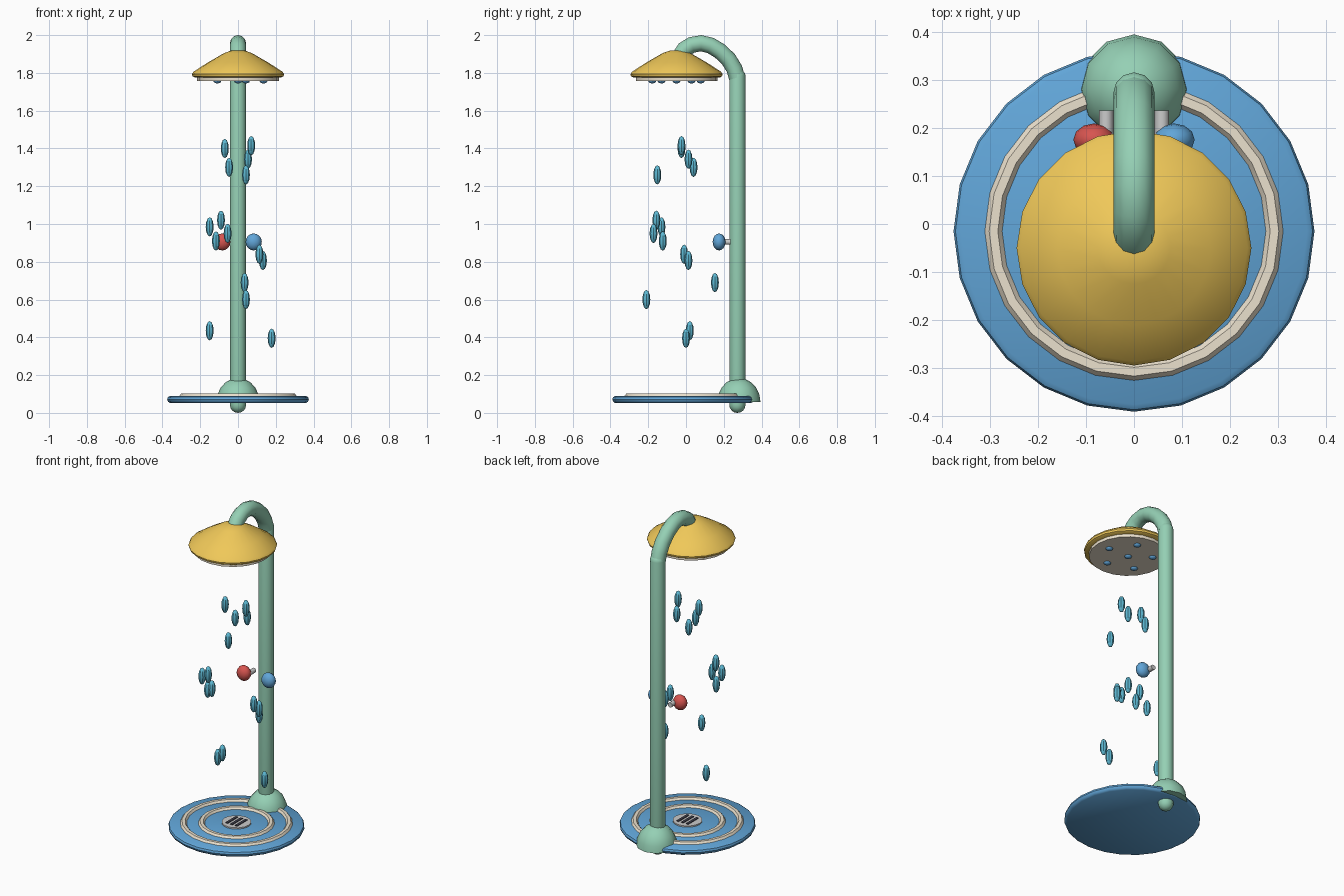
import bpy, bmesh, math
from mathutils import Vector, Matrix

if "Cube" in bpy.data.objects:
    bpy.data.objects.remove(bpy.data.objects["Cube"])


def material(name, rgb):
    m = bpy.data.materials.new(name)
    m.diffuse_color = (*rgb, 1)
    m.use_nodes = True
    m.node_tree.nodes["Principled BSDF"].inputs["Base Color"].default_value = m.diffuse_color
    return m


MINT = material("mint", (0.30, 0.63, 0.46))
YELLOW = material("yellow", (0.87, 0.58, 0.10))
BLUE = material("blue", (0.12, 0.38, 0.69))
CREAM = material("cream", (0.83, 0.75, 0.61))
RED = material("red", (0.68, 0.09, 0.08))
WATER = material("water", (0.11, 0.48, 0.65))
DARK = material("dark", (0.05, 0.05, 0.07))


def add(name, bm, loc, mat=None):
    bmesh.ops.recalc_face_normals(bm, faces=bm.faces)
    me = bpy.data.meshes.new(name)
    bm.to_mesh(me)
    bm.free()
    ob = bpy.data.objects.new(name, me)
    ob.location = loc
    bpy.context.collection.objects.link(ob)
    if mat:
        me.materials.append(mat)
    return ob


def lathe(name, profile, sides, loc, mat=None, closed=False):
    bm = bmesh.new()
    vs = [bm.verts.new((r, 0, z)) for r, z in profile]
    edges = [bm.edges.new(p) for p in zip(vs, vs[1:])]
    if closed:
        edges.append(bm.edges.new((vs[-1], vs[0])))
    bmesh.ops.spin(bm, geom=vs + edges, axis=(0, 0, 1), cent=(0, 0, 0),
                   angle=2 * math.pi, steps=sides)
    bmesh.ops.remove_doubles(bm, verts=bm.verts, dist=1e-5)
    return add(name, bm, loc, mat)


def ball(name, size, loc, mat, u=12, v=8):
    bm = bmesh.new()
    bmesh.ops.create_uvsphere(bm, u_segments=u, v_segments=v, radius=1,
                              matrix=Matrix.Diagonal((*size, 1)))
    return add(name, bm, loc, mat)


def arc(r, h, z, a0, a1, n):
    return [(r * math.cos(t), z + h * math.sin(t))
            for t in (math.radians(a0 + (a1 - a0) * i / n) for i in range(n + 1))]


# Round tray with raised rings
TY = -0.015
lathe("tray", [(0, 0.052), (0.36, 0.052), (0.371, 0.06), (0.375, 0.071),
               (0.371, 0.083), (0.36, 0.09), (0, 0.09)], 24, (0, TY, 0), BLUE)
for name, r in (("outer_ring", 0.292), ("inner_ring", 0.192)):
    prof = [(r + x, z) for x, z in arc(0.018, 0.014, 0.09, 0, 300, 5)]
    lathe(name, prof, 24, (0, TY, 0), CREAM, closed=True)

# Drain with slots
lathe("drain", [(0, 0.085), (0.082, 0.085), (0.082, 0.098), (0, 0.098)], 16, (0, TY, 0))
for i in (-1, 0, 1):
    bm = bmesh.new()
    bmesh.ops.create_cube(bm, size=1, matrix=Matrix.Diagonal((0.016, 0.1, 0.008, 1)))
    add("drain_slot", bm, (i * 0.032, TY, 0.098), DARK)

# Pole with rounded ends and a domed foot
lathe("pole", arc(0.043, 0.043, 0.043, -90, 0, 4) + arc(0.043, 0.035, 1.785, 0, 90, 4),
      12, (0, 0.272, 0), MINT)
lathe("foot", [(0, 0.055)] + arc(0.114, 0.127, 0.058, 0, 90, 5), 12, (0, 0.28, 0), MINT)

# Bent neck
path = [(0.27, 1.775), (0.256, 1.822), (0.225, 1.872), (0.18, 1.915), (0.13, 1.945),
        (0.08, 1.957), (0.03, 1.948), (-0.008, 1.925), (-0.033, 1.885)]
cu = bpy.data.curves.new("neck", 'CURVE')
cu.dimensions = '3D'
cu.bevel_depth = 0.043
cu.bevel_resolution = 4
cu.use_fill_caps = True
sp = cu.splines.new('POLY')
sp.points.add(len(path) - 1)
for p, (y, z) in zip(sp.points, path):
    p.co = (0, y, z, 1)
neck = bpy.data.objects.new("neck", cu)
bpy.context.collection.objects.link(neck)
cu.materials.append(MINT)
bpy.context.view_layer.objects.active = neck
neck.select_set(True)
bpy.ops.object.convert(target='MESH')

# Shower head, spray plate and nozzles
HY = -0.05
lathe("head", [(0, 1.775), (0.228, 1.775), (0.241, 1.782), (0.244, 1.793), (0.236, 1.806),
               (0.16, 1.855), (0.075, 1.904), (0.04, 1.917), (0, 1.92)],
      20, (0, HY, 0), YELLOW)
lathe("spray_plate", [(0, 1.757), (0.216, 1.757), (0.216, 1.78), (0, 1.78)],
      20, (0, HY, 0), CREAM)
spots = [(0, 0)] + [(0.135 * math.cos(i * math.tau / 5), 0.135 * math.sin(i * math.tau / 5))
                    for i in range(5)]
for x, y in spots:
    ball("nozzle", (0.021, 0.021, 0.013), (x, HY + y, 1.757), BLUE, 8, 6)

# Hot and cold knobs on short stems
for s, mat, name in ((-1, RED, "hot_knob"), (1, BLUE, "cold_knob")):
    ball(name, (0.043, 0.034, 0.045), (s * 0.083, 0.175, 0.905), mat)
    stem = lathe("knob_stem", [(0, 0), (0.015, 0), (0.015, 0.065), (0, 0.065)],
                 10, (s * 0.058, 0.236, 0.905))
    stem.rotation_euler.x = math.pi / 2

# Falling water drops
drops = [(-.07, -.024, 1.40), (.07, -.024, 1.415), (.053, .013, 1.343), (-.047, .04, 1.30),
         (.042, -.152, 1.26), (-.15, -.13, .985), (-.09, -.157, 1.02), (-.055, -.172, .95),
         (-.117, -.123, .91), (.113, -.01, .84), (.132, .013, .807), (.035, .153, .69),
         (.042, -.21, .60), (-.15, .02, .435), (.178, 0, .395)]
for d in drops:
    ball("water_drop", (0.021, 0.021, 0.051), d, WATER, 8, 6)

# Smooth shading with sharp edges kept
bpy.ops.object.select_all(action='SELECT')
bpy.ops.object.shade_smooth_by_angle(angle=math.radians(38))
